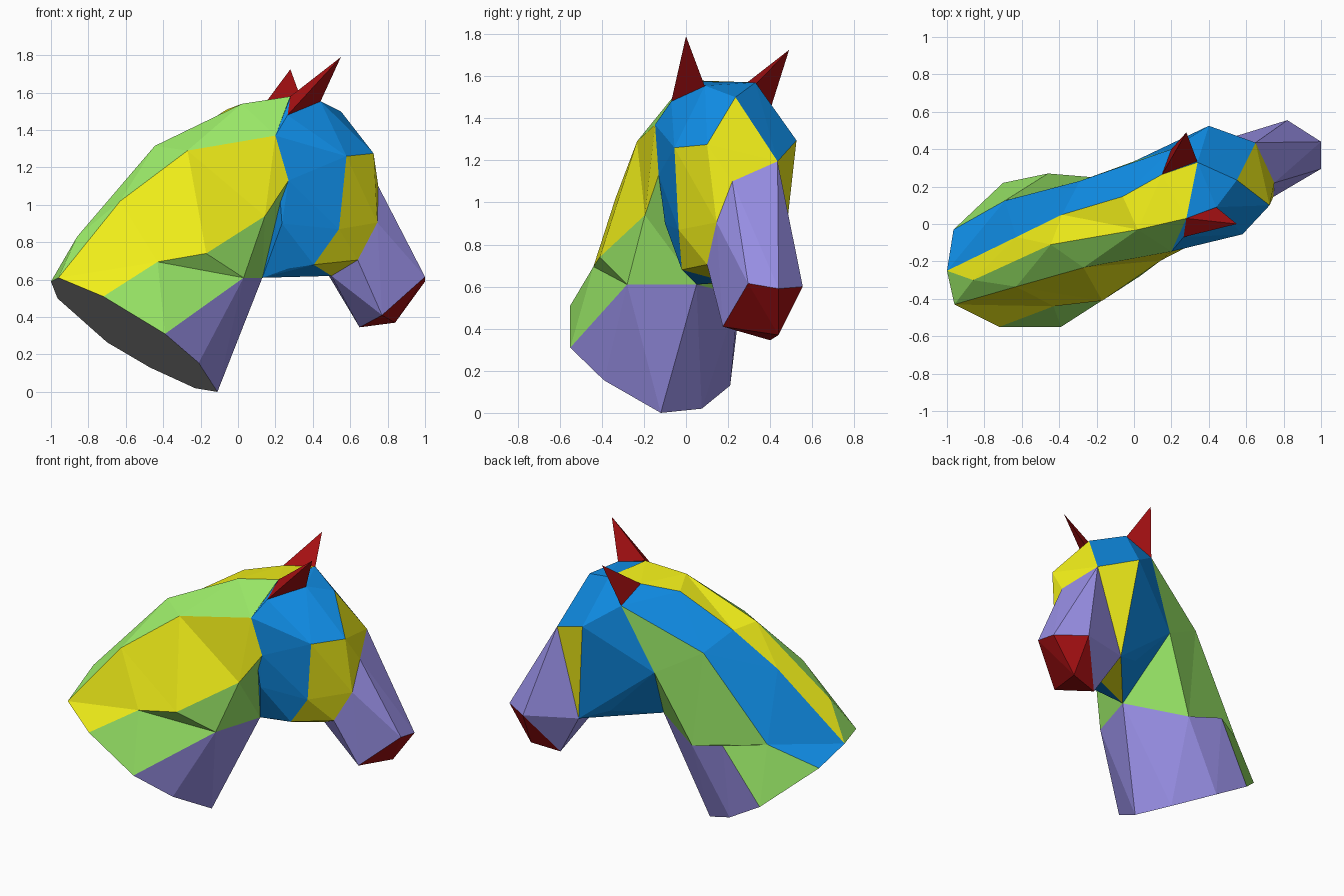
import bpy, bmesh
from mathutils import Vector

if "Cube" in bpy.data.objects:
    bpy.data.objects.remove(bpy.data.objects["Cube"])

COLOURS = {"yellow": (.9, .88, .01, 1), "green": (.33, .83, .14, 1), "blue": (.005, .27, .8, 1),
           "purple": (.32, .28, .8, 1), "red": (.37, .005, .006, 1)}
NAMES = list(COLOURS)
MATS = []
for n, c in COLOURS.items():
    m = bpy.data.materials.new(n)
    m.diffuse_color = c
    m.use_nodes = True
    m.node_tree.nodes["Principled BSDF"].inputs["Base Color"].default_value = m.diffuse_color
    MATS.append(m)


def finish(bm, name, coloured=True):
    me = bpy.data.meshes.new(name)
    bm.to_mesh(me)
    bm.free()
    if coloured:
        for m in MATS:
            me.materials.append(m)
    ob = bpy.data.objects.new(name, me)
    bpy.context.collection.objects.link(ob)
    return ob


def hull(name, pts, colour):
    """Faceted convex part; colour(face) returns a colour name."""
    bm = bmesh.new()
    for p in pts:
        bm.verts.new(p)
    res = bmesh.ops.convex_hull(bm, input=bm.verts[:])
    loose = [v for v in bm.verts if not v.link_faces]
    bmesh.ops.delete(bm, geom=loose, context='VERTS')
    bmesh.ops.recalc_face_normals(bm, faces=bm.faces[:])
    for f in bm.faces:
        f.material_index = NAMES.index(colour(f))
    return finish(bm, name)


def strip(bm, cache, a, b, colour):
    """Triangulated band between two rails, always taking the shorter diagonal."""
    def vert(p):
        if p not in cache:
            cache[p] = bm.verts.new(p)
        return cache[p]
    i = j = 0
    while i < len(a) - 1 or j < len(b) - 1:
        da = (Vector(a[i + 1]) - Vector(b[j])).length if i < len(a) - 1 else 9
        db = (Vector(b[j + 1]) - Vector(a[i])).length if j < len(b) - 1 else 9
        if da < db:
            tri = (a[i], b[j], a[i + 1])
            i += 1
        else:
            tri = (a[i], b[j], b[j + 1])
            j += 1
        if len(set(tri)) == 3:
            f = bm.faces.new([vert(p) for p in tri])
            f.material_index = NAMES.index(colour)


# Neck: lengthwise rails from the cut base up to the head, going round the section
throat, near_throat, far_throat = (.13, .05, .61), (.03, -.28, .61), (-.22, .25, .56)
jaw_back, poll_far, base_top = (0, .335, 1.02), (.2, .4, 1.44), (-1, -.25, .59)
rails = [
    [base_top, (-.86, -.3, .83), (-.445, -.11, 1.315), (.02, -.03, 1.54), (.28, .03, 1.58)],
    [(-.96, -.43, .61), (-.63, -.335, 1.02), (-.27, -.233, 1.29), (.2, -.147, 1.37)],
    [(-.72, -.55, .51), (-.43, -.44, .695), (-.17, -.41, .74), (.144, -.195, .94), (.27, -.13, 1.13)],
    [(-.39, -.55, .31), near_throat, throat],
    [(-.21, -.39, .155), near_throat, throat],
    [(-.11, -.12, 0), throat],
    [(-.23, .075, .02), throat],
    [(-.47, .21, .13), far_throat, throat],
    [(-.7, .22, .265), (-.46, .27, .63), far_throat],
    [(-.965, -.03, .5), (-.69, .125, .644), (-.29, .23, 1.19), poll_far],
    [base_top, (-.63, -.07, 1.06), (-.385, .05, 1.3), (-.06, .147, 1.51), (.15, .265, 1.55), (.34, .33, 1.57)],
]
bands = ["green", "yellow", "green"] + ["purple"] * 5 + ["green", "blue", "yellow"]
bm, cache = bmesh.new(), {}
for k, colour in enumerate(bands):
    a, b = rails[k], rails[(k + 1) % len(rails)]
    if k == 8:
        a = a + [jaw_back]
    strip(bm, cache, a, b, colour)
strip(bm, cache, [far_throat, throat], [jaw_back], "green")
finish(bm, "neck")

# Slanted cut under the neck
bm = bmesh.new()
bm.faces.new([bm.verts.new(r[0]) for r in reversed(rails[:10])])
bmesh.ops.recalc_face_normals(bm, faces=bm.faces[:])
for f in bm.faces:
    if f.normal.z > 0:
        f.normal_flip()
finish(bm, "neck_base", coloured=False)

# Cranium: blue at the back, yellow face and cheeks
muzzle_root = [(.65, .435, 1.195), (.75, .22, 1.1), (.745, .145, .905), (.64, .1, .705),
               (.5, .2, .62), (.48, .45, .63)]
cranium = muzzle_root + [
    throat, jaw_back, poll_far, (.2, -.147, 1.37), (.265, -.07, 1.48), (.28, .03, 1.575),
    (.44, .09, 1.555), (.34, .33, 1.57), (.4, .525, 1.295), (.55, .235, 1.5), (.725, .1, 1.275),
    (.58, -.055, 1.26), (.54, -.035, .87), (.405, -.02, .68), (.27, 0, .66), (.27, -.13, 1.13),
    (.235, -.1, .9), (.3, .37, .7)]


def face_colour(f):
    c = f.calc_center_median()
    return "yellow" if .88 * c.x + .47 * c.y + .3 * (1.3 - c.z) > .61 else "blue"


hull("head", cranium, face_colour)

# Muzzle with red nose and mouth
nose = [(1, .295, .615), (1, .44, .59), (.82, .555, .6), (.84, .44, .37), (.65, .4, .345), (.77, .175, .41)]
hull("muzzle", muzzle_root + nose,
     lambda f: "red" if all(v.co.x > .645 and v.co.z < .617 for v in f.verts) else "purple")

# Ears
for side, pts in (("near", [(.28, .03, 1.58), (.265, -.07, 1.48), (.44, .09, 1.55), (.55, 0, 1.79)]),
                  ("far", [(.15, .265, 1.55), poll_far, (.34, .33, 1.56), (.28, .49, 1.725)])):
    hull(side + "_ear", pts, lambda f: "red")
